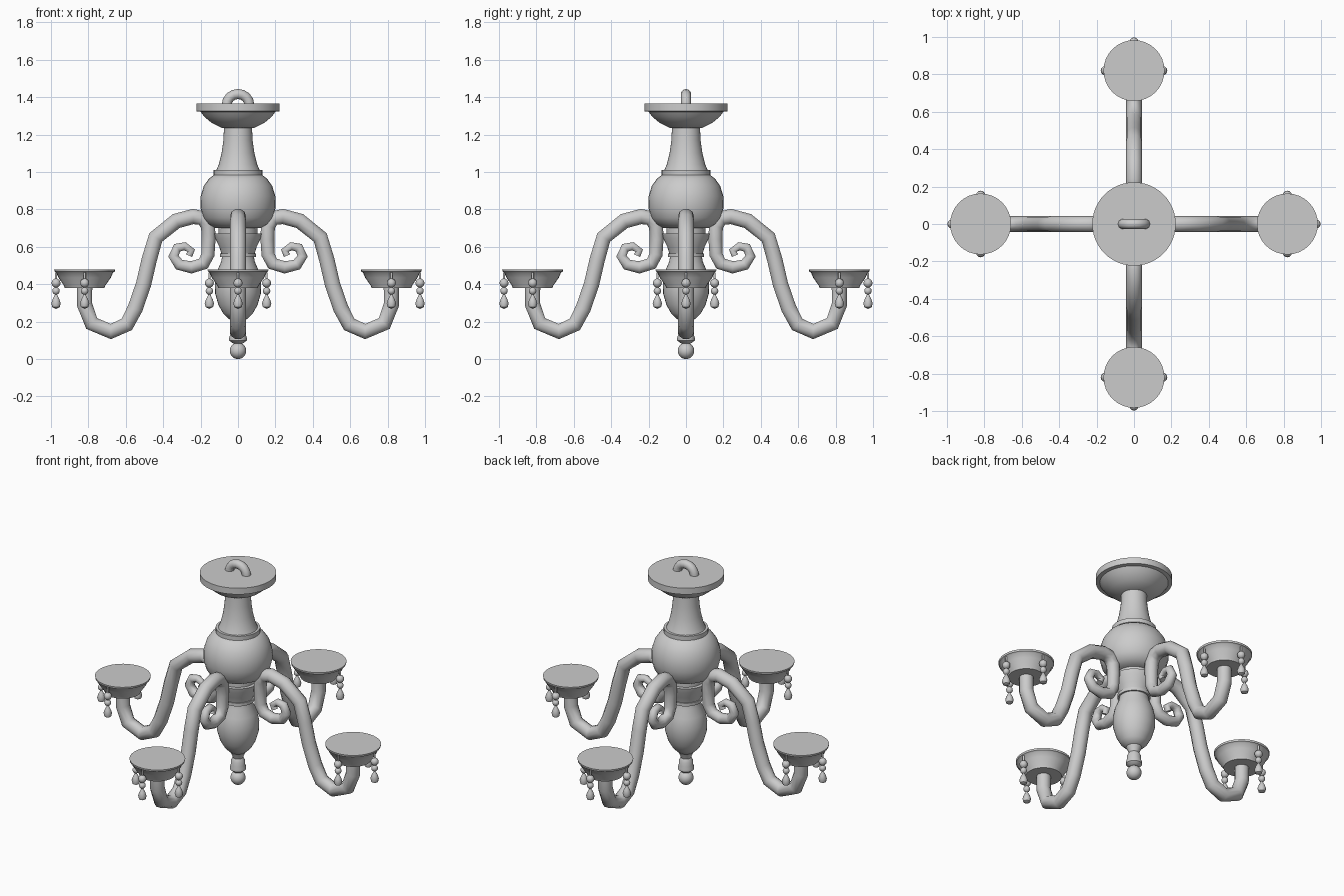
import bpy, bmesh, math
from mathutils import Matrix

if "Cube" in bpy.data.objects:
    bpy.data.objects.remove(bpy.data.objects["Cube"])


def finish(ob, angle=40):
    bpy.ops.object.select_all(action='DESELECT')
    ob.select_set(True)
    bpy.context.view_layer.objects.active = ob
    bpy.ops.object.shade_smooth_by_angle(angle=math.radians(angle))
    return ob


def lathe(name, profile, steps=32, at=(0, 0, 0)):
    """Spin an (r, z) profile around the z axis."""
    bm = bmesh.new()
    vs = [bm.verts.new((r, 0, z)) for r, z in profile]
    es = [bm.edges.new(p) for p in zip(vs, vs[1:])]
    bmesh.ops.spin(bm, geom=vs + es, cent=(0, 0, 0), axis=(0, 0, 1),
                   angle=math.tau, steps=steps)
    bmesh.ops.remove_doubles(bm, verts=bm.verts[:], dist=1e-4)
    bmesh.ops.recalc_face_normals(bm, faces=bm.faces[:])
    me = bpy.data.meshes.new(name)
    bm.to_mesh(me)
    bm.free()
    ob = bpy.data.objects.new(name, me)
    bpy.context.collection.objects.link(ob)
    ob.location = at
    return finish(ob)


def tube(name, points, depth):
    """Sweep a round section along (x, z, radius factor) points."""
    cu = bpy.data.curves.new(name, 'CURVE')
    cu.dimensions = '3D'
    cu.bevel_depth = depth
    cu.bevel_resolution = 3
    cu.use_fill_caps = True
    sp = cu.splines.new('POLY')
    sp.points.add(len(points) - 1)
    for p, (x, z, r) in zip(sp.points, points):
        p.co = (x, 0, z, 1)
        p.radius = r
    ob = bpy.data.objects.new(name, cu)
    bpy.context.collection.objects.link(ob)
    bpy.ops.object.select_all(action='DESELECT')
    ob.select_set(True)
    bpy.context.view_layer.objects.active = ob
    bpy.ops.object.convert(target='MESH')
    return finish(bpy.context.view_layer.objects.active, 50)


def ball(r, z, n=8):
    return [(r * math.sin(math.pi * i / n), z + r * math.cos(math.pi * i / n))
            for i in range(n + 1)]


# Ceiling canopy and hanging loop
lathe("canopy", [(0, 1.365), (.223, 1.365), (.223, 1.325), (.2, 1.322),
                 (.18, 1.295), (.14, 1.262), (.085, 1.235), (0, 1.235)], 48)
tube("hanging_loop", [(-.06, 1.35, 1)] +
     [(-.06 * math.cos(math.pi * i / 8), 1.36 + .057 * math.sin(math.pi * i / 8), 1)
      for i in range(9)] + [(.06, 1.35, 1)], .027)

# Central column
lathe("neck", [(0, 1.24), (.075, 1.24), (.078, 1.17), (.088, 1.10),
               (.103, 1.04), (.118, 1.005), (0, 1.005)])
lathe("collar", [(0, 1.012), (.13, 1.012), (.13, .985), (0, .985)])
lathe("body_ball", [(0, .99), (.12, .99), (.155, .965), (.183, .925), (.2, .87),
                    (.201, .81), (.187, .755), (.16, .72), (.12, .7), (0, .695)])
lathe("lower_cup", [(0, .71), (.105, .71), (.105, .672), (.128, .672), (.122, .645),
                    (.1, .6), (.088, .56), (0, .56)])
lathe("lower_ring", [(0, .565), (.096, .565), (.096, .545), (0, .545)])
lathe("lower_vase", [(0, .55), (.085, .55), (.09, .52), (.112, .47), (.124, .41),
                     (.122, .35), (.105, .29), (.08, .245), (.05, .215), (0, .21)])
lathe("finial_stem", [(0, .22), (.048, .22), (.035, .19), (.03, .175), (.042, .155),
                      (.042, .13), (.047, .115), (.047, .1), (.03, .085), (0, .08)], 24)
lathe("finial_ball", ball(.044, .044, 12), 24)

# One arm: scroll, vertical shank, then the outer S-curve
arm = tube("arm", [
    (.262, .553, .45), (.25, .58, .5), (.285, .603, .55), (.325, .595, .62),
    (.345, .55, .68), (.315, .505, .74), (.25, .49, .8), (.185, .51, .84),
    (.16, .56, .86), (.157, .64, .9), (.16, .71, .95), (.185, .752, 1),
    (.24, .762, 1), (.33, .738, 1), (.44, .65, 1), (.475, .53, 1), (.505, .40, 1),
    (.55, .27, 1), (.595, .185, 1), (.68, .147, 1), (.782, .19, 1),
    (.82, .29, 1), (.82, .39, 1)], .043)

# Drip dish at the arm end
dish = lathe("drip_dish", [(0, .48), (.163, .48), (.161, .468), (.152, .463),
                           (.14, .435), (.11, .392), (.106, .38), (0, .38)],
             at=(.82, 0, 0))

# Crystal pendants: two beads and a drop on three sides of the dish
drop = (ball(.024, .406) + ball(.02, .364)[1:] +
        [(.01, .335), (.018, .32), (.025, .298), (.02, .278), (0, .268)])
drop = [(0, .462), (.006, .462), (.006, .43)] + \
       [(max(r, .006), z) for r, z in drop[1:-1]] + [drop[-1]]
pendants = [lathe("pendant", drop, 12, (.82 + dx, dy, 0))
            for dx, dy in ((.153, 0), (0, .153), (0, -.153))]

# Repeat the arm set around the column
for k in range(1, 4):
    rot = Matrix.Rotation(k * math.pi / 2, 4, 'Z')
    for src in [arm, dish] + pendants:
        ob = src.copy()
        bpy.context.collection.objects.link(ob)
        ob.matrix_world = rot @ Matrix.Translation(src.location)
